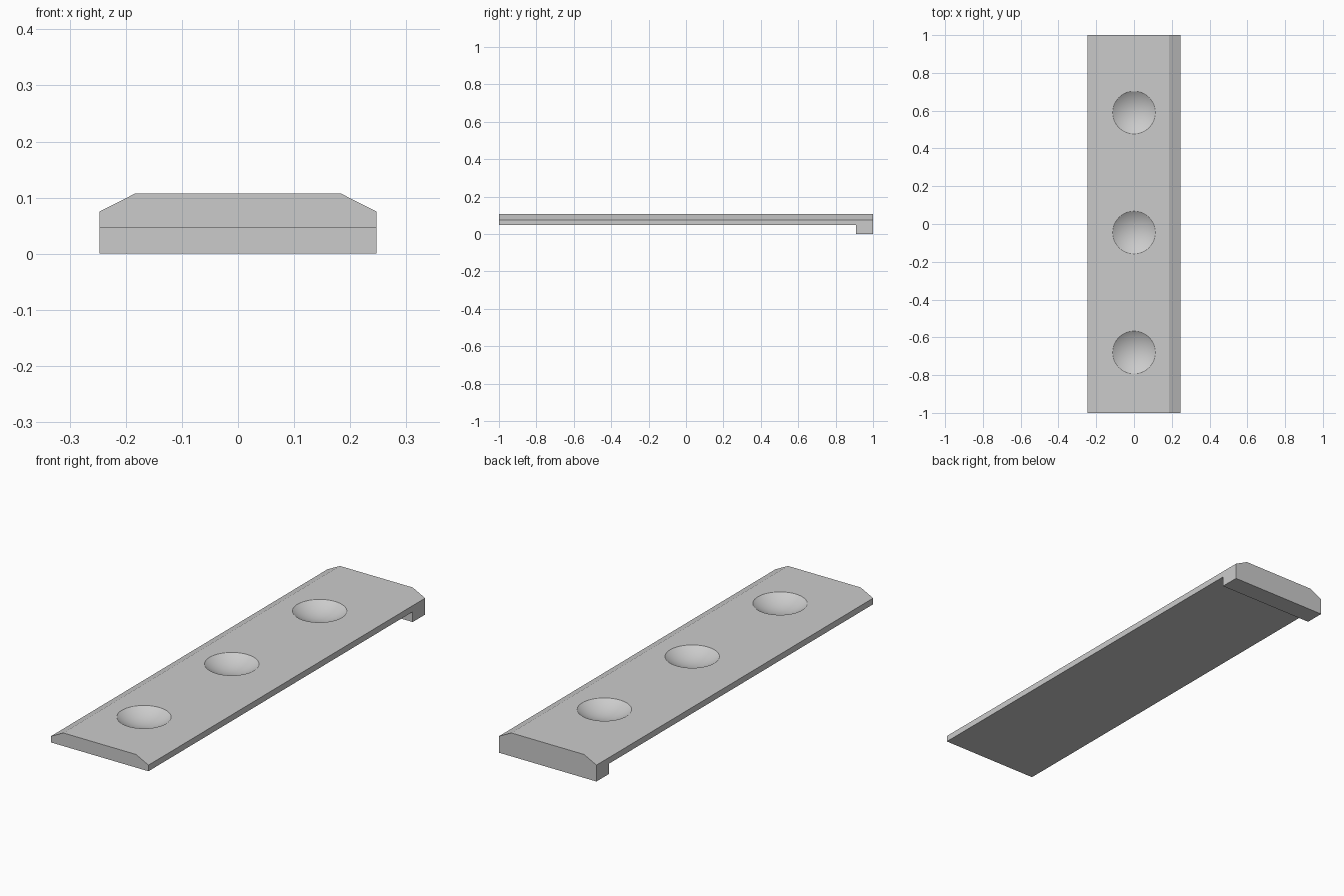
import bpy, bmesh, math

if "Cube" in bpy.data.objects:
    bpy.data.objects.remove(bpy.data.objects["Cube"])

# Chamfered plank: cross-section swept along y in two spans, the rear one carries the lip
PROFILE = [(-0.247, 0.047), (0.247, 0.047), (0.247, 0.075),
           (0.184, 0.107), (-0.184, 0.107), (-0.247, 0.075)]

bm = bmesh.new()
front = bm.faces.new([bm.verts.new((x, -1, z)) for x, z in PROFILE])
span = bmesh.ops.extrude_face_region(bm, geom=[front], use_keep_orig=True)
verts = [g for g in span["geom"] if isinstance(g, bmesh.types.BMVert)]
bmesh.ops.translate(bm, verts=verts, vec=(0, 1.91, 0))
back = [g for g in span["geom"] if isinstance(g, bmesh.types.BMFace)]
span = bmesh.ops.extrude_face_region(bm, geom=back)
verts = [g for g in span["geom"] if isinstance(g, bmesh.types.BMVert)]
bmesh.ops.translate(bm, verts=verts, vec=(0, 0.09, 0))

# Hooked lip pulled down from the underside of the rear span
under = [f for f in bm.faces
         if all(v.co.z < 0.05 and v.co.y > 0.9 for v in f.verts)]
lip = bmesh.ops.extrude_face_region(bm, geom=under)
for g in lip["geom"]:
    if isinstance(g, bmesh.types.BMVert):
        g.co.z = 0

# Clean flat faces
bmesh.ops.recalc_face_normals(bm, faces=bm.faces)
bmesh.ops.dissolve_limit(bm, angle_limit=0.01, verts=bm.verts, edges=bm.edges)
mesh = bpy.data.meshes.new("plank")
bm.to_mesh(mesh)
bm.free()
plank = bpy.data.objects.new("plank", mesh)
bpy.context.collection.objects.link(plank)

# Three shallow round dimples in the top
RIM, DEPTH, TOP = 0.113, 0.036, 0.107
radius = (RIM ** 2 + DEPTH ** 2) / (2 * DEPTH)
for y in (-0.68, -0.045, 0.59):
    bpy.ops.mesh.primitive_uv_sphere_add(segments=48, ring_count=48, radius=radius,
                                         location=(0, y, TOP - DEPTH + radius))
    cutter = bpy.context.object
    cutter.name = "dimple_cutter"
    cutter.hide_render = True
    bpy.context.view_layer.objects.active = plank
    cut = plank.modifiers.new("dimple", 'BOOLEAN')
    cut.operation = 'DIFFERENCE'
    cut.solver = 'EXACT'
    cut.object = cutter
    bpy.ops.object.modifier_apply(modifier=cut.name)
    bpy.data.objects.remove(cutter)

# Smooth dimples, crisp edges
bpy.ops.object.select_all(action='DESELECT')
plank.select_set(True)
bpy.context.view_layer.objects.active = plank
bpy.ops.object.shade_smooth_by_angle(angle=math.radians(20))
